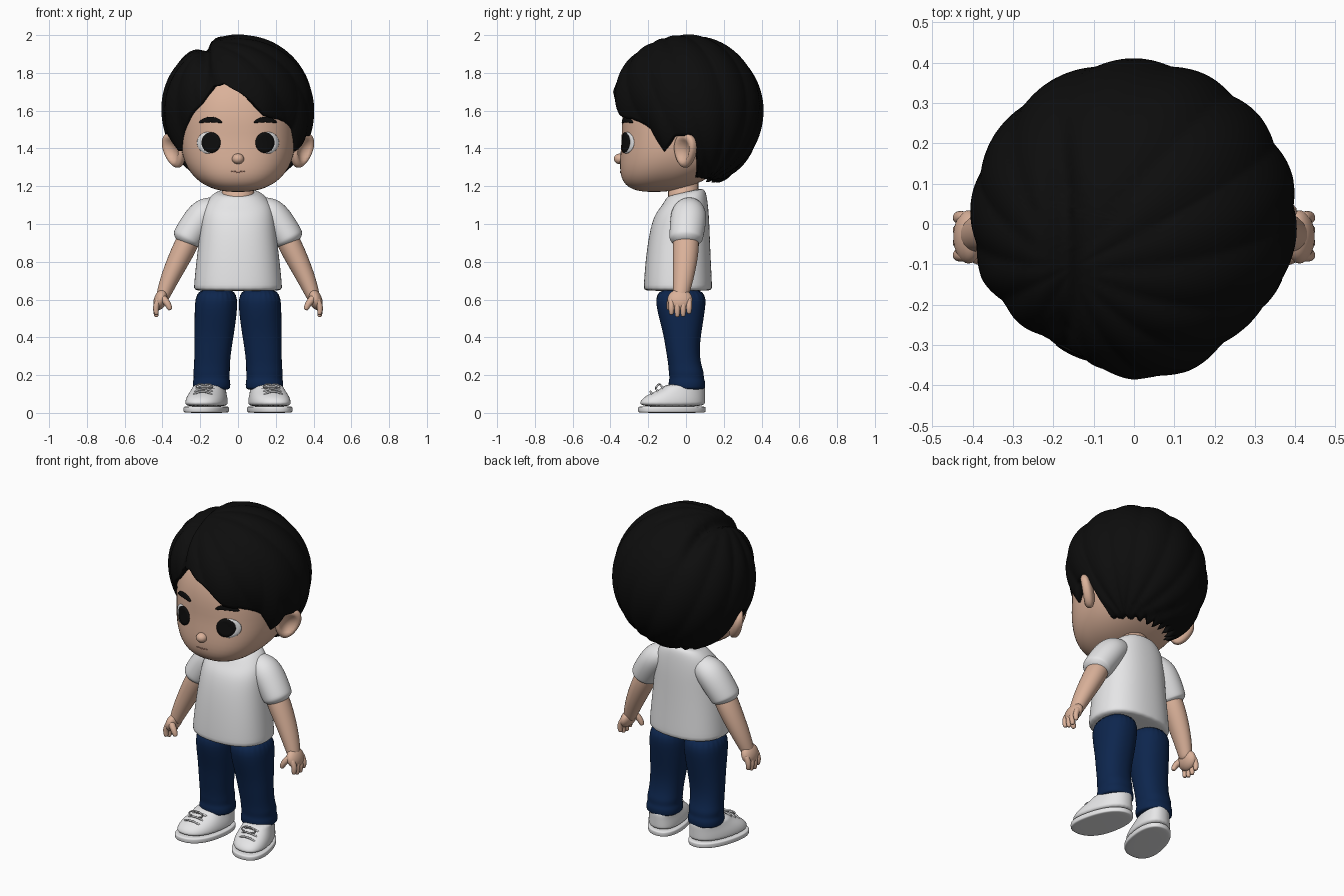
import bpy, bmesh
from math import sin, cos, asin, atan2, radians, degrees, exp, pi
from mathutils import Vector, Matrix

if "Cube" in bpy.data.objects:
    bpy.data.objects.remove(bpy.data.objects["Cube"], do_unlink=True)


def material(name, *rgb):
    m = bpy.data.materials.new(name)
    m.use_nodes = True
    m.diffuse_color = (*rgb, 1)
    m.node_tree.nodes["Principled BSDF"].inputs["Base Color"].default_value = (*rgb, 1)
    return m


SKIN = material("skin", .70, .44, .32)
LIP = material("lip", .42, .22, .16)
BLACK = material("black", .004, .004, .004)
WHITE = material("white", .82, .82, .83)
DENIM = material("navy denim", .004, .019, .075)
LACE = material("lace grey", .55, .55, .56)


def finish(name, bm, mat, subdiv=0):
    bmesh.ops.recalc_face_normals(bm, faces=bm.faces)
    me = bpy.data.meshes.new(name)
    bm.to_mesh(me)
    bm.free()
    for p in me.polygons:
        p.use_smooth = True
    me.materials.append(mat)
    ob = bpy.data.objects.new(name, me)
    bpy.context.collection.objects.link(ob)
    if subdiv:
        mod = ob.modifiers.new("smooth", 'SUBSURF')
        mod.levels = mod.render_levels = subdiv
    return ob


def loft(name, rings, mat, subdiv=0):
    """Skin a list of equal closed rings and cap both ends."""
    bm = bmesh.new()
    rows = [[bm.verts.new(p) for p in r] for r in rings]
    n = len(rows[0])
    for a, b in zip(rows, rows[1:]):
        for i in range(n):
            j = (i + 1) % n
            bm.faces.new((a[i], a[j], b[j], b[i]))
    bm.faces.new(rows[0])
    bm.faces.new(rows[-1])
    return finish(name, bm, mat, subdiv)


def oval(cx, cy, z, rx, ry, e=2.0, n=24):
    pts = []
    for i in range(n):
        c, s = cos(2 * pi * i / n), sin(2 * pi * i / n)
        k = (abs(c) ** e + abs(s) ** e) ** (-1 / e)
        pts.append(Vector((cx + rx * c * k, cy + ry * s * k, z)))
    return pts


def tube(name, path, mat, side=1, n=12, deep=1.0):
    """Round limb along (x, y, z, radius) points, with domed ends."""
    P = [Vector((side * x, y, z)) for x, y, z, r in path]
    R = [p[3] for p in path]
    rings = []

    def add(c, t, r):
        u = (Vector((0, 1, 0)) - t * t.y).normalized()
        v = t.cross(u)
        rings.append([c + u * (r * deep * cos(2 * pi * i / n)) + v * (r * sin(2 * pi * i / n))
                      for i in range(n)])
    for i, c in enumerate(P):
        t = (P[min(i + 1, len(P) - 1)] - P[max(i - 1, 0)]).normalized()
        if i == 0:
            add(c - t * R[0] * .4, t, R[0] * .6)
        add(c, t, R[i])
        if i == len(P) - 1:
            add(c + t * R[i] * .4, t, R[i] * .6)
    return loft(name, rings, mat, 2)


def blob(name, mat, shape, seg=32):
    """Unit sphere reshaped by a function of each point."""
    bm = bmesh.new()
    bmesh.ops.create_uvsphere(bm, u_segments=seg, v_segments=seg // 2, radius=1)
    for v in bm.verts:
        v.co = shape(v.co.copy())
    return finish(name, bm, mat)


def interp(knots, t):
    for (a, va), (b, vb) in zip(knots, knots[1:]):
        if t <= b:
            return va + (vb - va) * (t - a) / (b - a)
    return knots[-1][1]


# Head: rounded box-like ball, lower half pushed forward
E = 2.4


def head_shape(p):
    p = p / sum(abs(c) ** E for c in p) ** (1 / E)
    low = min(p.z, 0)
    return Vector((.305 * p.x, -.03 + .31 * p.y - .14 * low * low,
                   1.48 + p.z * (.38 if p.z > 0 else .31)))


def face_y(x, z):
    Z = (z - 1.48) / (.38 if z > 1.48 else .31)
    k = max(1 - abs(x / .305) ** E - abs(Z) ** E, 0)
    return -.03 - .31 * k ** (1 / E) - .14 * min(Z, 0) ** 2


def plate(name, cx, cz, rx, rz, off, mat, bend=0):
    """Thin painted oval that follows the face."""
    rings = []
    for k, o in ((.05, off), (.35, off), (.7, off), (1, off), (1.02, -.002)):
        r = []
        for i in range(32):
            dx, dz = rx * k * cos(pi * i / 16), rz * k * sin(pi * i / 16)
            x, z = cx + dx, cz + dz - bend * dx * dx
            r.append((x, face_y(x, z) - o, z))
        rings.append(r)
    return loft(name, rings, mat)


blob("head", SKIN, head_shape, 64)
blob("nose", SKIN, lambda p: Vector((.032 * p.x, -.35 + .032 * p.y, 1.345 + .028 * p.z)))
plate("mouth", 0, 1.275, .036, .004, .003, LIP, -3)
loft("neck", [oval(0, -.015, z, .085, .08) for z in (1.0, 1.1, 1.25)], SKIN)

# Hair: cap with a varying hairline, side parting and radiating locks
HAIRLINE = [(-180, 1.22), (-105, 1.24), (-99, 1.40), (-95, 1.47), (-80, 1.46), (-70, 1.38),
            (-62, 1.44), (-50, 1.54), (-35, 1.63), (-22, 1.73), (-12, 1.735), (0, 1.70),
            (12, 1.64), (22, 1.57), (30, 1.56), (45, 1.54), (57, 1.50), (69, 1.38),
            (80, 1.46), (95, 1.47), (99, 1.40), (105, 1.24), (180, 1.22)]
HUG = [(0, .02), (20, .06), (35, .12), (57, .13), (70, .06), (85, .03), (105, 0), (180, 0)]
POLE = Vector((-.17, -.12, .38)).normalized()
PU = POLE.cross(Vector((0, 1, 0))).normalized()
PV = POLE.cross(PU)
COLS, ROWS = 240, 40


def hair_point(th, u, k):
    deg = degrees(th)
    jag = .014 * abs(sin(th * 11)) + .008 * sin(th * 23)
    d = interp(HAIRLINE, deg) + (jag if abs(deg) > 105 else jag * .3) - 1.6
    low = asin(d / (.4 if d > 0 else .42))
    lat = radians(89) + (low - radians(89)) * u
    r = .405 * cos(lat) * (1 - interp(HUG, abs(deg)) * u ** 3)
    p = Vector((r * sin(th), -r * cos(th), sin(lat) * (.4 if lat > 0 else .42)))
    phi = atan2(p.dot(PV), p.dot(PU))
    away = min((p.normalized() - POLE).length * 1.5, 1)
    s = 1 + away * (.026 * abs(sin(phi * 7 + .8 * p.z)) - .012)
    if p.z > 0 and p.y < .3:
        fade = min(p.z / .2, 1) * min((.3 - p.y) / .2, 1)
        s -= .11 * fade * exp(-((p.x + .185) / .035) ** 2)
    p *= s
    return Vector((p.x * k, p.y * k, p.z + 1.6))


levels = [(i / ROWS, 1) for i in range(ROWS + 1)] + [(1, .87), (.85, .82), (.6, .8)]
loft("hair", [[hair_point(-pi + 2 * pi * i / COLS, u, k) for i in range(COLS)]
              for u, k in levels], BLACK)

# Shirt body: z, half width, front y, back y
SHIRT = [(.645, .232, -.222, .136), (.655, .236, -.226, .14), (.8, .222, -.216, .132),
         (.95, .203, -.196, .126), (1.05, .195, -.168, .122), (1.12, .172, -.132, .112),
         (1.16, .128, -.105, .1), (1.172, .1, -.092, .08)]
rings = []
for z, rx, f, b in SHIRT:
    ring = oval(0, (f + b) / 2, z, rx, (b - f) / 2, 2.4)
    if z > 1.1:
        for p in ring:
            p.z += .22 * p.y
    rings.append(ring)
loft("shirt", rings, WHITE, 2)

# Parts that exist on both sides
LEG = [(.12, .14, .093, .005, .09), (.135, .14, .1, .005, .097), (.165, .14, .1, .005, .098),
       (.185, .14, .093, .003, .09), (.215, .14, .098, .002, .094), (.25, .138, .094, -.006, .087),
       (.33, .134, .098, -.018, .088), (.43, .125, .106, -.02, .102),
       (.54, .117, .113, -.027, .128), (.67, .113, .113, -.028, .142)]
SOLE = [(0, -.25, .1, .104), (.004, -.255, .105, .109), (.03, -.256, .106, .11),
        (.036, -.25, .1, .105)]
UPPER = [(.03, -.246, .1, .102), (.06, -.244, .102, .103), (.085, -.222, .102, .098),
         (.108, -.178, .102, .09), (.13, -.128, .102, .084), (.155, -.105, .096, .078)]


def shoe_rings(rows, s):
    out = []
    for z, f, b, rx in rows:
        ring = oval(0, (f + b) / 2, z, rx, (b - f) / 2, 2.4)
        for p in ring:
            p.x = s * (p.x * (1 - .4 * p.y) + .15 - .2 * p.y)
        out.append(ring)
    return out


for side, s in (("left", 1), ("right", -1)):
    # Face
    plate(side + "_eye_white", s * .16, 1.43, .056, .056, .004, WHITE)
    plate(side + "_iris", s * .143, 1.431, .05, .054, .007, BLACK)
    plate(side + "_eyebrow", s * .145, 1.553, .06, .014, .008, BLACK, 4)

    # Ear: tilted dish facing outward and forward
    turn = Matrix.Rotation(radians(45), 3, 'Z')

    def ear_shape(p):
        rim = p.x * p.x + p.z * p.z
        y = p.y * .035
        if p.y < 0:
            y = -.035 * (-p.y) ** .5 + .034 * max(1 - rim * 1.9, 0)
        q = turn @ Vector((p.x * .072 * (1 + .2 * p.z), y, p.z * .092))
        return Vector((s * (q.x + .335 + .2 * q.z), q.y, q.z + 1.39))
    blob(side + "_ear", SKIN, ear_shape)

    # Sleeve, arm and hand
    tube(side + "_sleeve", [(.1, .02, 1.09, .06), (.17, .015, 1.065, .088),
                            (.22, .01, 1.0, .088), (.268, 0, .925, .083),
                            (.272, 0, .917, .08)], WHITE, s, 16, 1.1)
    tube(side + "_arm", [(.24, 0, .96, .06), (.275, 0, .89, .066), (.32, -.005, .8, .06),
                         (.362, -.015, .71, .051), (.39, -.025, .64, .041),
                         (.4, -.03, .61, .036)], SKIN, s, 12, 1.12)
    blob(side + "_palm", SKIN, lambda p: Vector((s * (.41 + .036 * p.x - .012 * p.z),
                                                 -.032 + .066 * p.y, .6 + .056 * p.z)))
    for i, tip in enumerate((.525, .513, .515, .53)):
        y = -.077 + .031 * i
        tube(f"{side}_finger_{i + 1}", [(.42, y, .6, .018), (.437, y, .56, .018),
                                        (.432, y, tip, .014)], SKIN, s, 8)
    tube(side + "_thumb", [(.4, -.075, .61, .022), (.372, -.088, .58, .02),
                           (.36, -.09, .55, .015)], SKIN, s, 8)

    # Trouser leg
    loft(side + "_trouser_leg", [oval(s * cx, cy, z, rx, ry, 2.3) for z, cx, rx, cy, ry in LEG],
         DENIM, 2)

    # Shoe with sole, laces and bow
    loft(side + "_sole", shoe_rings(SOLE, s), WHITE, 2)
    loft(side + "_shoe", shoe_rings(UPPER, s), WHITE, 2)
    for i in range(3):
        y, z = -.125 - .03 * i, .142 - .014 * i
        x = .15 - .2 * y
        tube(f"{side}_lace_{i + 1}", [(x - .055, y + .01, z - .022, .006), (x - .03, y, z - .004, .006),
                                      (x, y - .006, z, .006), (x + .03, y, z - .004, .006),
                                      (x + .055, y + .01, z - .022, .006)], LACE, s, 8)
    for d in (-1, 1):
        tube(f"{side}_bow_{'outer' if d > 0 else 'inner'}",
             [(.178, -.135, .148, .006), (.178 + d * .03, -.145, .156, .006),
              (.178 + d * .052, -.158, .135, .006), (.178 + d * .025, -.16, .132, .006)],
             LACE, s, 8)
